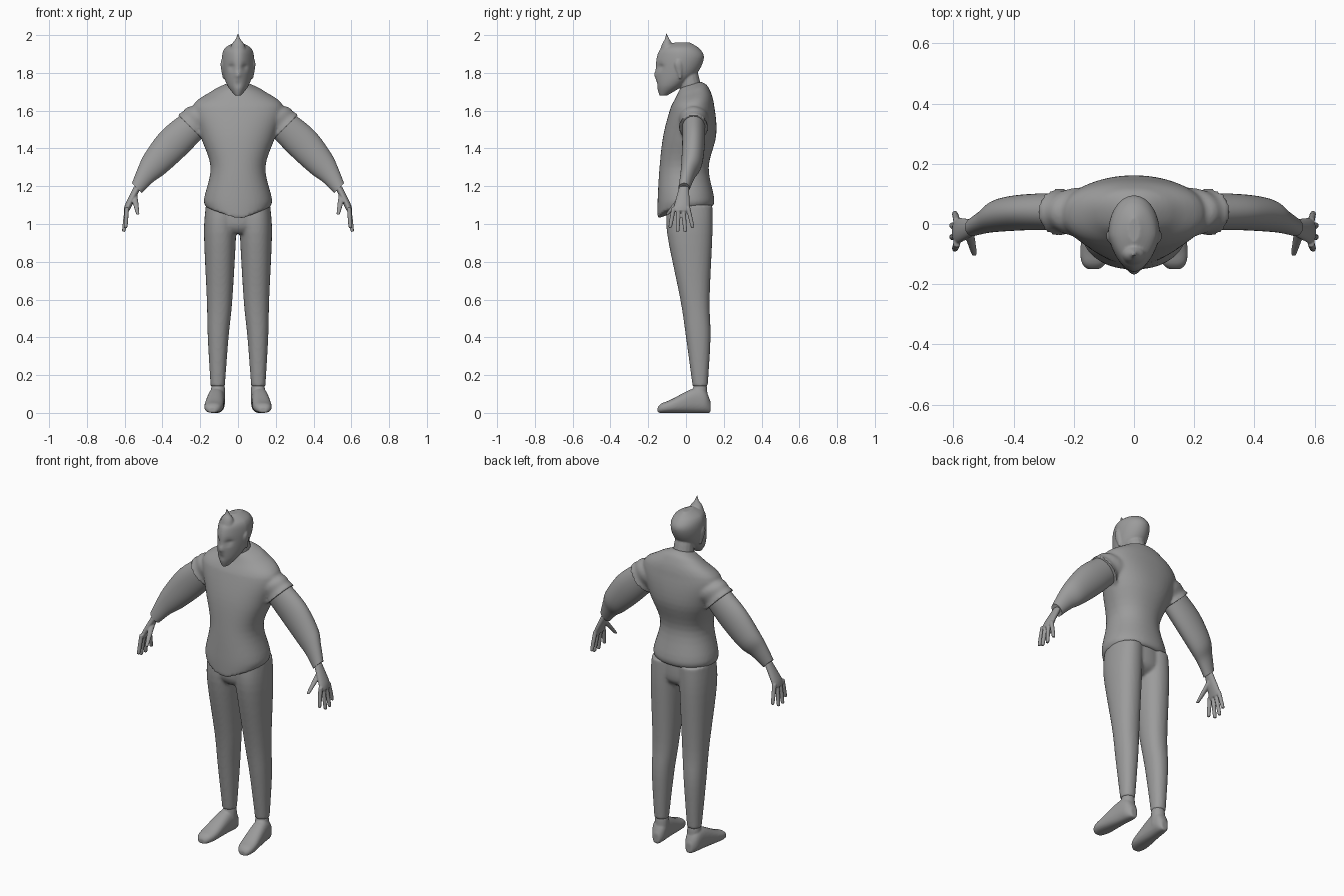
import bpy, bmesh
from math import sin, cos, pi, copysign, exp
from mathutils import Vector

cube = bpy.data.objects.get("Cube")
if cube:
    bpy.data.objects.remove(cube, do_unlink=True)

grey = bpy.data.materials.new("plain_grey")
grey.use_nodes = True
grey.diffuse_color = (0.33, 0.33, 0.33, 1)
for node in grey.node_tree.nodes:
    if node.type == 'BSDF_PRINCIPLED':
        node.inputs["Base Color"].default_value = grey.diffuse_color

X_AXIS, Y_AXIS, Z_AXIS = Vector((1, 0, 0)), Vector((0, 1, 0)), Vector((0, 0, 1))
SLANT = (X_AXIS + Z_AXIS).normalized()
BOTH = (1, -1)
STEPS = 5


def clamp(value):
    return max(0, min(1, value))


def spline(rows):
    """Smooth in-between rows through the given ones."""
    rows = [Vector(row) for row in rows]
    padded = [rows[0]] + rows + [rows[-1]]
    result = []
    for before, start, end, after in zip(padded, padded[1:], padded[2:], padded[3:]):
        for step in range(STEPS):
            t = step / STEPS
            slope_in, slope_out = (end - before) / 2, (after - start) / 2
            bend = 3 * (end - start) - 2 * slope_in - slope_out
            twist = 2 * (start - end) + slope_in + slope_out
            result.append(start + t * (slope_in + t * (bend + t * twist)))
    return result + [rows[-1]]


def level(rows):
    """Rows of height, x range and y range become centre and radii."""
    return [((left + right) / 2, (front + back) / 2, height, (right - left) / 2, (back - front) / 2)
            for height, left, right, front, back in rows]


def level_centred(rows):
    """The same for sections centred on the body, given by half width."""
    return level([(height, -half, half, front, back) for height, half, front, back in rows])


def loft(bm, rows, u=X_AXIS, v=Y_AXIS, power=2.0, count=40, sides=(1,)):
    """Closed skin over rounded sections; rows are x, y, z, radius u, radius v."""
    rows = spline(rows)
    for side in sides:
        rings = []
        for x, y, z, radius_u, radius_v in rows:
            ring = []
            for k in range(count):
                angle = 2 * pi * k / count
                across, along = (copysign(abs(w) ** (2 / power), w) for w in (cos(angle), sin(angle)))
                point = Vector((x, y, z)) + u * (across * radius_u) + v * (along * radius_v)
                point.x *= side
                ring.append(bm.verts.new(point))
            rings.append(ring)
        for lower, upper in zip(rings, rings[1:]):
            for k in range(count):
                bm.faces.new((lower[k - 1], lower[k], upper[k], upper[k - 1]))
        bm.faces.new(rings[0])
        bm.faces.new(rings[-1])


def limb(bm, start, end, start_radius, end_radius, sides=BOTH):
    """Tapering round-ended stick between two points."""
    start, end = Vector(start), Vector(end)
    neck = end + (start - end).normalized() * end_radius
    loft(bm, [(*start, start_radius, start_radius), (*neck, end_radius, end_radius),
              (*end, end_radius / 3, end_radius / 3)], count=16, sides=sides)


def finish(name, bm, voxel=None):
    """Make the object, fuse overlapping lofts and soften the joins."""
    bmesh.ops.recalc_face_normals(bm, faces=bm.faces)
    mesh = bpy.data.meshes.new(name)
    bm.to_mesh(mesh)
    bm.free()
    ob = bpy.data.objects.new(name, mesh)
    bpy.context.collection.objects.link(ob)
    bpy.ops.object.select_all(action='DESELECT')
    ob.select_set(True)
    bpy.context.view_layer.objects.active = ob
    if voxel:
        fuse = ob.modifiers.new("fuse", 'REMESH')
        fuse.mode = 'VOXEL'
        fuse.voxel_size = voxel
        soften = ob.modifiers.new("soften", 'SMOOTH')
        soften.iterations = 3
        for modifier in (fuse, soften):
            bpy.ops.object.modifier_apply(modifier=modifier.name)
    ob.data.materials.clear()
    ob.data.materials.append(grey)
    bpy.ops.object.shade_smooth_by_angle(angle=0.9)


# Shirt: torso with pointed front hem, raised back collar and cap sleeves
bm = bmesh.new()
HEM_TOP, CHEST_TOP = 1.13, 1.62
loft(bm, level_centred([(1.05, .17, -.15, .14), (HEM_TOP, .18, -.15, .15), (1.3, .145, -.14, .12),
                        (1.47, .2, -.12, .16), (CHEST_TOP, .24, -.08, .15), (1.69, .14, -.05, .12),
                        (1.73, .06, -.03, .08)]), power=2.2, count=64)
for vert in bm.verts:
    co = vert.co
    if co.z < HEM_TOP:
        front = clamp(0.5 - co.y / 0.2)
        drop = 0.04 + front * (0.07 - 0.4 * abs(co.x))
        co.z = HEM_TOP - drop * (HEM_TOP - co.z) / 0.08
    elif co.z > CHEST_TOP:
        co.z += 0.3 * co.y * clamp((co.z - CHEST_TOP) / 0.08)
loft(bm, [(.12, .04, 1.57, .08, .08), (.19, .04, 1.55, .1, .08), (.23, .04, 1.53, .09, .07),
          (.25, .04, 1.51, .1, .08)], u=SLANT, sides=BOTH)
finish("shirt", bm, voxel=.009)

# Trousers: hips and two tapering legs
bm = bmesh.new()
loft(bm, level_centred([(1.14, .16, -.1, .13), (1, .17, -.1, .13), (.95, .1, -.07, .08)]))
loft(bm, level([(1.1, .01, .17, -.1, .14), (.95, .01, .18, -.1, .14), (.6, .03, .165, -.03, .125),
                (.4, .05, .16, 0, .13), (.14, .07, .145, .035, .115)]), power=2.2, sides=BOTH)
finish("trousers", bm, voxel=.009)

# Shoes: flat soles with toes turned slightly outward, and ankles
bm = bmesh.new()
loft(bm, [(.12 - y / 10, y, height, half_width, height) for y, height, half_width in (
    (.13, .03, .02), (.1, .06, .04), (.04, .065, .045), (-.08, .035, .05), (-.13, .025, .04),
    (-.15, .015, .02))], v=Z_AXIS, power=2.4, sides=BOTH)
limb(bm, (.107, .075, .05), (.105, .075, .18), .04, .035)
finish("shoes", bm, voxel=.006)

# Arms, ending in a cuff at the wrist
bm = bmesh.new()
loft(bm, [(.22, .04, 1.54, .08, .06), (.34, .04, 1.43, .09, .06), (.44, .03, 1.32, .075, .055),
          (.49, .01, 1.26, .055, .04), (.535, -.01, 1.19, .037, .03)], u=SLANT, sides=BOTH)
finish("arms", bm)

# Hands: palm, four spread fingers and a thumb
bm = bmesh.new()
loft(bm, [(.53, -.01, 1.2, .02, .025), (.575, -.02, 1.11, .02, .04), (.59, -.025, 1.07, .015, .045)],
     count=28, sides=BOTH)
for finger in range(4):
    inner = abs(finger - 1.5)
    knuckle_y = finger / 40 - .065
    limb(bm, (.588, knuckle_y, 1.09), (.61 - .01 * inner, knuckle_y * 1.6 + .02, .95 + .02 * inner), .012, .01)
limb(bm, (.55, -.02, 1.15), (.53, -.1, 1.05), .018, .01)
finish("hands", bm, voxel=.004)

# Head: skull tapering to the face, with sockets, nose and mouth pushed in or out
bm = bmesh.new()
loft(bm, level_centred([(1.68, .02, -.14, -.1), (1.73, .06, -.155, -.02), (1.8, .08, -.16, .06),
                        (1.88, .085, -.155, .095), (1.93, .07, -.13, .07), (1.96, .02, -.06, .02)]), count=64)
EYE, NOSE, MOUTH = (.036, 1.83, .014), (0, 1.79, -.01), (0, 1.74, .006)
for vert in bm.verts:
    co = vert.co
    if co.y < -.04:
        co.x *= 1 + 2 * (co.y + .04)
        for x, z, depth in (EYE, NOSE, MOUTH):
            distance = Vector((abs(co.x) - x, co.z - z)).length
            co.y += depth * exp(-(distance / .016) ** 2)
# Forehead spike, ears and neck
loft(bm, [(0, -.095, 1.89, .05, .05), (0, -.1, 1.95, .034, .028), (0, -.1, 1.98, .012, .012),
          (0, -.105, 2.01, .003, .003)], count=24)
loft(bm, [(.075, -.03, 1.77, .006, .006), (.083, -.04, 1.84, .009, .02), (.083, -.04, 1.87, .005, .01)],
     count=20, sides=BOTH)
limb(bm, (0, .04, 1.64), (0, 0, 1.86), .06, .05, sides=(1,))
finish("head", bm, voxel=.005)
